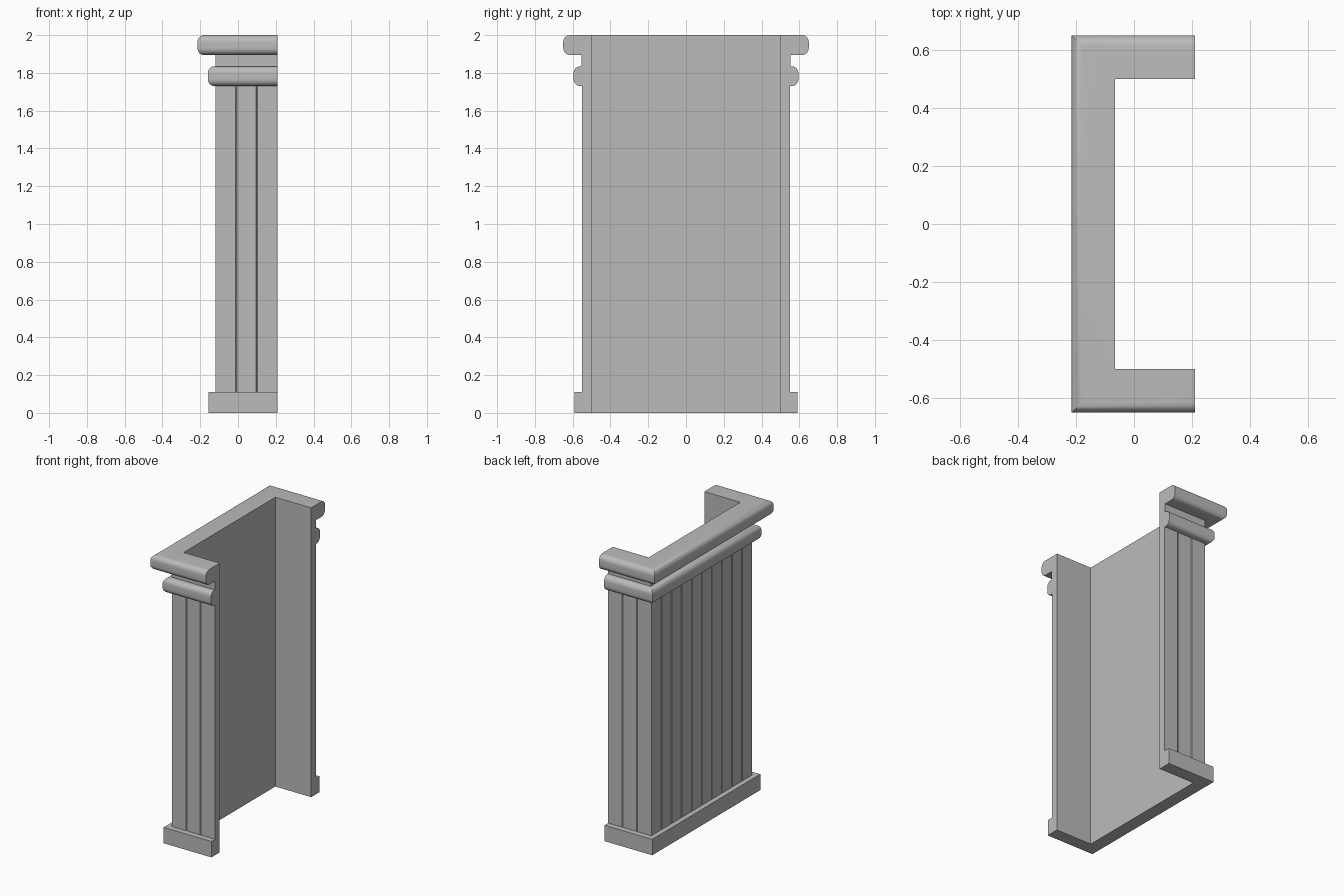
import bpy, bmesh, math
from mathutils import Vector

cube = bpy.data.objects.get("Cube")
if cube:
    bpy.data.objects.remove(cube, do_unlink=True)

# Single plain finish
GREY = (0.5, 0.5, 0.5, 1.0)
paint = bpy.data.materials.new("plain grey")
paint.use_nodes = True
paint.diffuse_color = GREY
paint.node_tree.nodes["Principled BSDF"].inputs["Base Color"].default_value = GREY

END_X = 0.21       # open ends of the U-shaped plan
INNER_X = -0.065   # inner face of the long wall
INNER_Y = 0.5      # inner faces of the two returns
WALL = 0.055       # wall thickness
PLANK = 0.11       # plank width
GROOVE = 0.004     # half width and depth of the grooves


def finish(name, bm):
    bmesh.ops.recalc_face_normals(bm, faces=bm.faces)
    mesh = bpy.data.meshes.new(name)
    bm.to_mesh(mesh)
    bm.free()
    mesh.materials.append(paint)
    mesh.shade_smooth()
    mesh.set_sharp_from_angle(angle=math.radians(35))
    obj = bpy.data.objects.new(name, mesh)
    bpy.context.collection.objects.link(obj)
    return obj


def sweep(name, profile, seam):
    """Sweep a (depth, z) profile round one mitred corner, mirrored in y."""
    bm = bmesh.new()
    rings = []
    for place in (lambda d: (INNER_X - d, 0),
                  lambda d: (INNER_X - d, -INNER_Y - d),
                  lambda d: (END_X, -INNER_Y - d)):
        rings.append([bm.verts.new((*place(d), z)) for d, z in profile])
    n = len(profile)
    for a, b in zip(rings, rings[1:]):
        for i in range(n):
            j = (i + 1) % n
            bm.faces.new((a[i], a[j], b[j], b[i]))
    bm.faces.new(rings[-1])
    obj = finish(name, bm)
    mirror = obj.modifiers.new("mirror", 'MIRROR')
    mirror.use_axis = (False, True, False)
    mirror.use_mirror_merge = not seam
    return obj


def block(depth, z0, z1):
    return [(0, z0), (depth, z0), (depth, z1), (0, z1)]


def rounded(depth, z0, z1, r=0.036, steps=7):
    """Flat-backed moulding with rounded outer corners."""
    points = [(0, z0)]
    for centre, start in ((z0 + r, -math.pi / 2), (z1 - r, 0)):
        for i in range(steps + 1):
            a = start + i * math.pi / 2 / steps
            points.append((depth - r + r * math.cos(a), centre + r * math.sin(a)))
    return points + [(0, z1)]


def planked_wall(name, z0, z1):
    """Extrude the U-shaped plan, with a V groove between planks."""
    x, y = INNER_X - WALL, INNER_Y + WALL - 0.005
    corners = [Vector(c) for c in ((END_X, -y), (x, -y), (x, y), (END_X, y))]
    outline = []
    for a, b in zip(corners, corners[1:]):
        along = (b - a).normalized()
        inward = Vector((along.y, -along.x))
        count = round((b - a).length / PLANK)
        outline.append(a)
        for i in range(1, count):
            p = a.lerp(b, i / count)
            outline += [p - along * GROOVE, p + inward * GROOVE, p + along * GROOVE]
    outline.append(corners[-1])
    outline += [Vector(c) for c in ((END_X, INNER_Y), (INNER_X, INNER_Y),
                                    (INNER_X, -INNER_Y), (END_X, -INNER_Y))]
    bm = bmesh.new()
    face = bm.faces.new([bm.verts.new((p.x, p.y, z0)) for p in outline])
    top = bmesh.ops.extrude_face_region(bm, geom=[face], use_keep_orig=True)["geom"]
    moved = [g for g in top if isinstance(g, bmesh.types.BMVert)]
    bmesh.ops.translate(bm, verts=moved, vec=(0, 0, z1 - z0))
    return finish(name, bm)


# Base board, planked wall, then the stacked cornice
sweep("base_board", block(0.09, 0, 0.11), seam=False)
planked_wall("planked_wall", 0.11, 1.73)
sweep("lower_moulding", rounded(0.095, 1.73, 1.835), seam=True)
sweep("frieze", block(0.053, 1.835, 1.895), seam=True)
sweep("top_moulding", rounded(0.15, 1.895, 2.0), seam=True)
